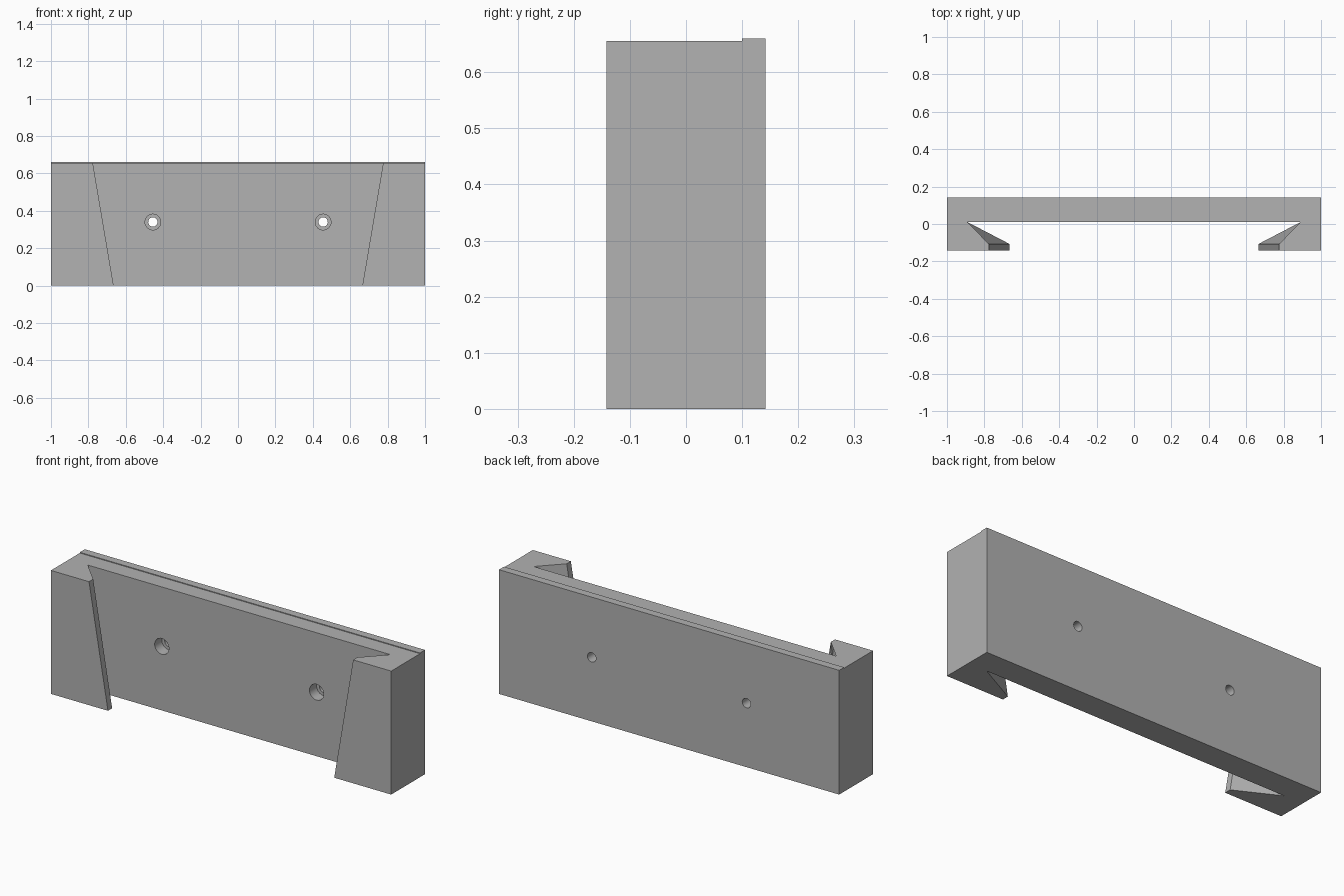
import bpy, bmesh, math
from mathutils import Matrix

cube = bpy.data.objects.get("Cube")
if cube:
    bpy.data.objects.remove(cube, do_unlink=True)

HEIGHT, STEP_Z = 0.66, 0.656
BACK, FRONT, FLOOR, LIP = 0.142, -0.142, 0.01, -0.107

grey = bpy.data.materials.new("plain grey")
grey.use_nodes = True
colour = (0.445, 0.445, 0.445, 1)
grey.diffuse_color = colour
grey.node_tree.nodes["Principled BSDF"].inputs["Base Color"].default_value = colour


def add_object(name, bm):
    bmesh.ops.recalc_face_normals(bm, faces=bm.faces)
    mesh = bpy.data.meshes.new(name)
    bm.to_mesh(mesh)
    bm.free()
    mesh.materials.append(grey)
    obj = bpy.data.objects.new(name, mesh)
    bpy.context.collection.objects.link(obj)
    return obj


def outline(lip_x):
    """Plan of the bracket, with undercut rails reaching in to lip_x."""
    half = [(1, BACK), (1, FRONT), (lip_x, FRONT), (lip_x, LIP), (0.89, FLOOR)]
    return half + [(-x, y) for x, y in reversed(half)]


def cut(body, cutter):
    cutter.hide_render = True
    mod = body.modifiers.new("cut", "BOOLEAN")
    mod.operation, mod.solver, mod.object = "DIFFERENCE", "EXACT", cutter
    bpy.context.view_layer.objects.active = body
    bpy.ops.object.modifier_apply(modifier=mod.name)
    bpy.data.objects.remove(cutter, do_unlink=True)


def bore(x, radius, y0, y1):
    bm = bmesh.new()
    place = Matrix.Translation((x, (y0 + y1) / 2, 0.34)) @ Matrix.Rotation(math.pi / 2, 4, "X")
    bmesh.ops.create_cone(bm, cap_ends=True, segments=32, radius1=radius,
                          radius2=radius, depth=y1 - y0, matrix=place)
    return add_object("bore_cutter", bm)


# Back plate with two tapering undercut rails
bm = bmesh.new()
low = [bm.verts.new((x, y, 0)) for x, y in outline(0.665)]
high = [bm.verts.new((x, y, HEIGHT)) for x, y in outline(0.777)]
bm.faces.new(low)
bm.faces.new(high)
for i in range(len(low)):
    j = (i + 1) % len(low)
    bm.faces.new((low[i], low[j], high[j], high[i]))
body = add_object("bracket", bm)

# Shallow step along the top, leaving a raised strip at the back
bm = bmesh.new()
bmesh.ops.create_cube(bm, size=1, matrix=Matrix.Translation((0, -0.4, STEP_Z + 0.5))
                      @ Matrix.Diagonal((3, 1, 1, 1)))
cut(body, add_object("step_cutter", bm))

# Counterbored screw holes
for x in (-0.455, 0.455):
    cut(body, bore(x, 0.025, -0.05, 0.3))
    cut(body, bore(x, 0.042, -0.05, 0.07))

# Sharp edges on the body, smooth hole walls
body.select_set(True)
bpy.context.view_layer.objects.active = body
bpy.ops.object.shade_smooth_by_angle(angle=math.radians(30))
